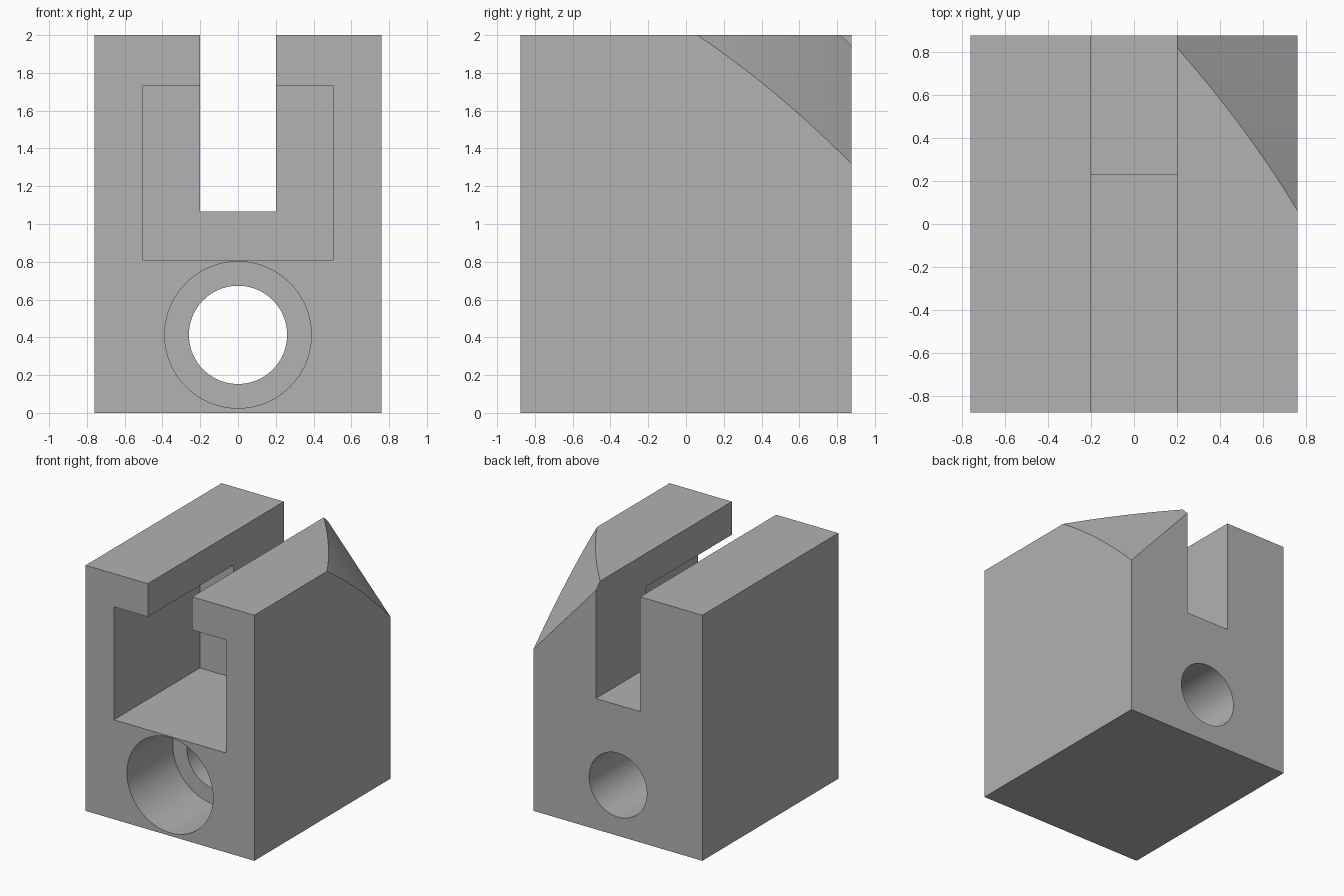
import bpy
import bmesh
import math
from mathutils import Matrix, Vector

if "Cube" in bpy.data.objects:
    bpy.data.objects.remove(bpy.data.objects["Cube"], do_unlink=True)

W, D, H = 0.76, 0.875, 2.0      # half width, half depth, height
BORE_Z = 0.413

grey = bpy.data.materials.new("plain grey")
grey.use_nodes = True
colour = (0.445, 0.445, 0.445, 1)
grey.diffuse_color = colour
grey.node_tree.nodes["Principled BSDF"].inputs["Base Color"].default_value = colour


def make_object(name, bm):
    bmesh.ops.recalc_face_normals(bm, faces=bm.faces)
    mesh = bpy.data.meshes.new(name)
    bm.to_mesh(mesh)
    bm.free()
    mesh.materials.append(grey)
    obj = bpy.data.objects.new(name, mesh)
    bpy.context.collection.objects.link(obj)
    return obj


def box(name, lo, hi):
    lo, hi = Vector(lo), Vector(hi)
    bm = bmesh.new()
    bmesh.ops.create_cube(bm, size=1, matrix=Matrix.Translation((lo + hi) / 2)
                          @ Matrix.Diagonal((*(hi - lo), 1)))
    return make_object(name, bm)


def bore(name, radius, y0, y1):
    bm = bmesh.new()
    bmesh.ops.create_cone(bm, cap_ends=True, segments=96, radius1=radius,
                          radius2=radius, depth=y1 - y0,
                          matrix=Matrix.Translation((0, (y0 + y1) / 2, BORE_Z))
                          @ Matrix.Rotation(math.pi / 2, 4, "X"))
    return make_object(name, bm)


def corner_relief(name):
    # gently curved bevel that deepens towards the rear
    slope = Vector((-0.305, 0, 0.34))
    drop = Vector((-0.305, 0, -0.34))
    bm = bmesh.new()
    rings = []
    for i in range(-2, 23):
        t = i / 20
        s = t - 0.2 * t * (1 - t)
        a = Vector((W, 0.06 + (D - 0.06) * t, H)) + drop * s
        rings.append([bm.verts.new(p) for p in
                      (a + slope * 2, a - slope * 2, a - drop * 3)])
    for r, q in zip(rings, rings[1:]):
        for k in range(3):
            n = (k + 1) % 3
            bm.faces.new((r[k], r[n], q[n], q[k]))
    bm.faces.new(rings[0])
    bm.faces.new(rings[-1])
    return make_object(name, bm)


# solid block and everything removed from it
block = box("slotted_block", (-W, -D, 0), (W, D, H))
cutters = [
    box("slot_cutter", (-0.2, -1, 1.065), (0.2, 1, 2.2)),
    box("pocket_cutter", (-0.505, -1, 0.81), (0.505, 0.23, 1.73)),
    bore("through_bore_cutter", 0.26, -1, 1),
    bore("counterbore_cutter", 0.388, -1, -0.285),
    corner_relief("corner_relief_cutter"),
]

bpy.context.view_layer.objects.active = block
for cutter in cutters:
    cutter.hide_render = True
    mod = block.modifiers.new(cutter.name, "BOOLEAN")
    mod.operation = "DIFFERENCE"
    mod.solver = "EXACT"
    mod.object = cutter
    bpy.ops.object.modifier_apply(modifier=mod.name)
for cutter in cutters:
    bpy.data.objects.remove(cutter, do_unlink=True)

# smooth bores and relief, crisp edges elsewhere
bpy.ops.object.select_all(action="DESELECT")
block.select_set(True)
bpy.context.view_layer.objects.active = block
bpy.ops.object.shade_smooth_by_angle(angle=math.radians(20))
